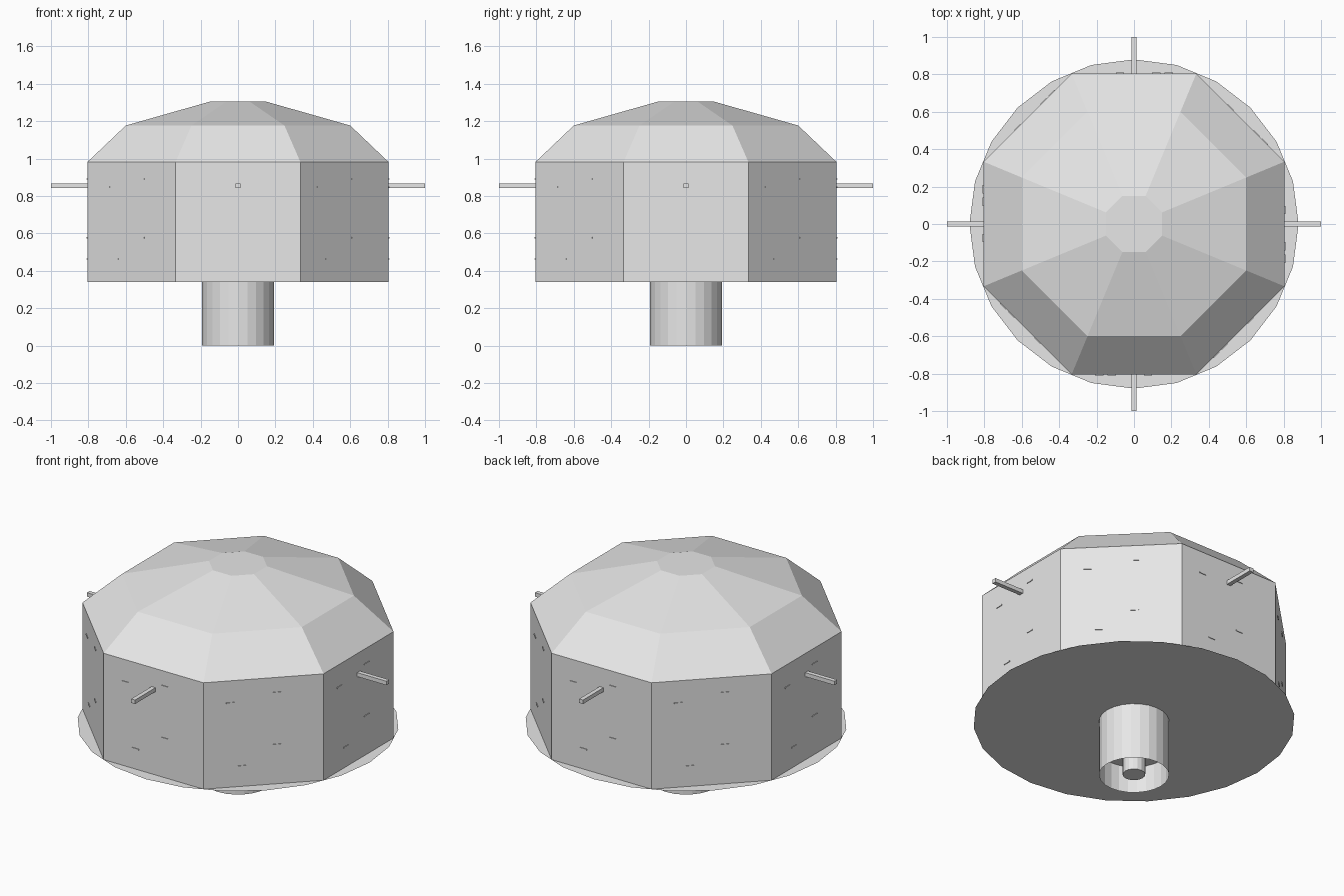
import bpy, bmesh, math
from mathutils import Matrix

if "Cube" in bpy.data.objects:
    bpy.data.objects.remove(bpy.data.objects["Cube"])

grey = bpy.data.materials.new("light_grey")
grey.diffuse_color = (0.8, 0.8, 0.8, 1)
grey.use_nodes = True
grey.node_tree.nodes["Principled BSDF"].inputs["Base Color"].default_value = grey.diffuse_color


def finish(name, bm):
    bmesh.ops.recalc_face_normals(bm, faces=bm.faces)
    me = bpy.data.meshes.new(name)
    bm.to_mesh(me)
    bm.free()
    me.materials.append(grey)
    ob = bpy.data.objects.new(name, me)
    bpy.context.collection.objects.link(ob)
    return ob


def lathe(name, rings, sides, offset=0.0, cap_bottom=False, cap_top=False):
    """Stack of (radius, z) polygon rings joined by flat quads."""
    bm = bmesh.new()
    loops = []
    for r, z in rings:
        loops.append([bm.verts.new((r * math.cos(offset + math.tau * i / sides),
                                    r * math.sin(offset + math.tau * i / sides), z))
                      for i in range(sides)])
    for a, b in zip(loops, loops[1:]):
        for i in range(sides):
            j = (i + 1) % sides
            bm.faces.new((a[i], a[j], b[j], b[i]))
    if cap_bottom:
        bm.faces.new(loops[0][::-1])
    if cap_top:
        bm.faces.new(loops[-1])
    return finish(name, bm)


def box(bm, size, center, angle):
    m = (Matrix.Rotation(angle, 4, 'Z') @ Matrix.Translation(center)
         @ Matrix.Diagonal((*size, 1)))
    bmesh.ops.create_cube(bm, size=1, matrix=m)


# octagonal house: walls and faceted roof (radii given as distance to the flats)
k = 1 / math.cos(math.pi / 8)
lathe("walls", [(0.805 * k, 0.34), (0.805 * k, 0.982)], 8, math.pi / 8)
lathe("roof", [(0.805 * k, 0.982), (0.6 * k, 1.177), (0.15 * k, 1.305)],
      8, math.pi / 8, cap_top=True)

# thin round floor
lathe("floor_disc", [(0.88, 0.34)], 24, cap_top=True)

# hollow socket below, with its inner plate and centre pin
lathe("socket_tube", [(0.192, 0.0), (0.192, 0.34)], 24)
lathe("socket_plate", [(0.19, 0.16)], 24, cap_top=True)
lathe("centre_pin", [(0.062, 0.003), (0.062, 0.16)], 16, cap_bottom=True)

# four perches
bm = bmesh.new()
for i in range(4):
    box(bm, (0.2, 0.026, 0.024), (0.9, 0, 0.855), i * math.pi / 2)
finish("perches", bm)

# small slivers on each of the eight walls: (sideways, height)
slivers = [(-0.185, 0.848), (0.075, 0.891), (-0.12, 0.463), (0.075, 0.577)]
bm = bmesh.new()
for i in range(8):
    for s, z in slivers:
        box(bm, (0.01, 0.045, 0.007), (0.804, s, z), i * math.pi / 4)
finish("wall_slivers", bm)
